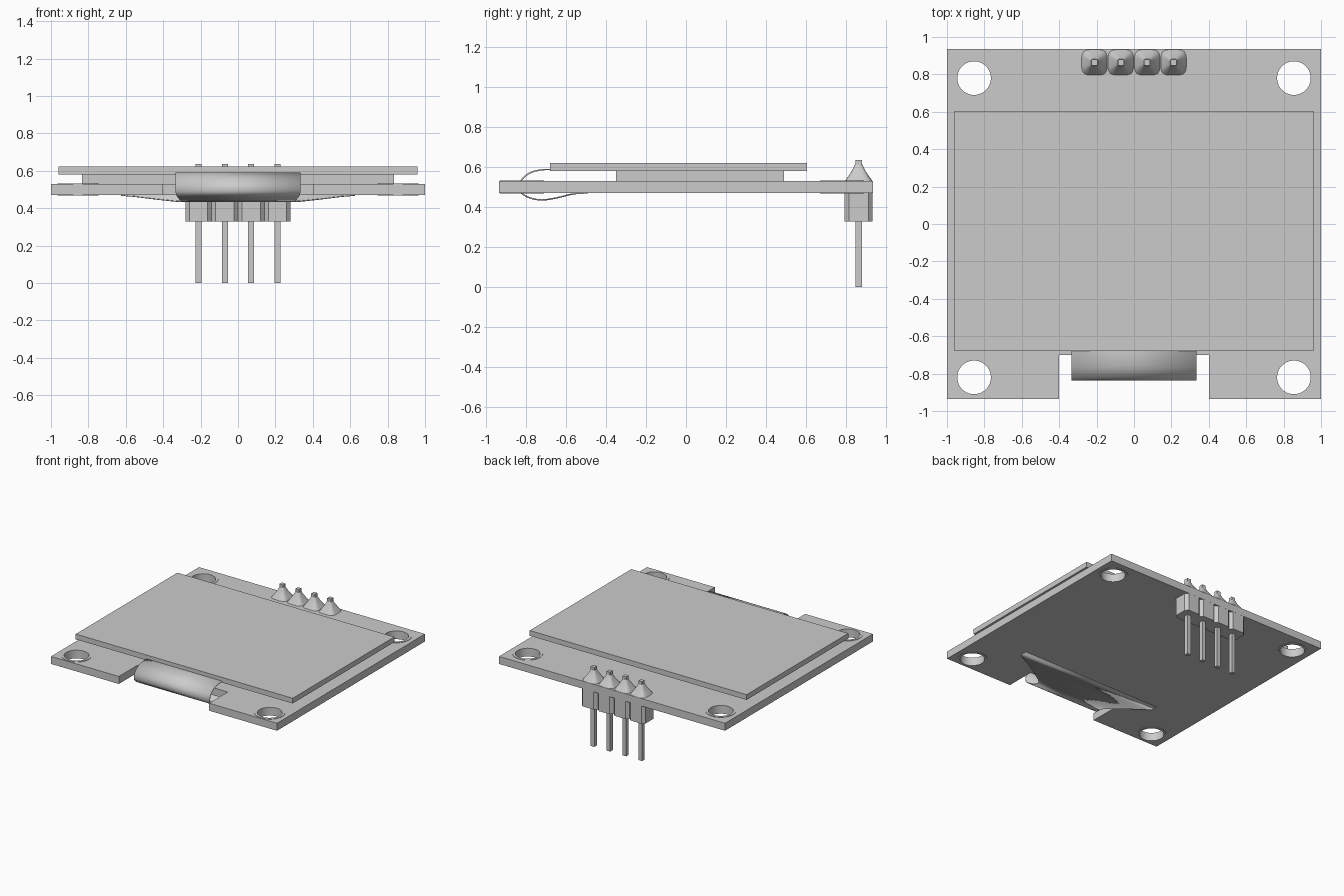
import bpy, bmesh, math
from mathutils import Vector

cube = bpy.data.objects.get("Cube")
if cube:
    bpy.data.objects.remove(cube, do_unlink=True)

grey = bpy.data.materials.new("plain grey")
grey.use_nodes = True
grey.diffuse_color = (0.6, 0.6, 0.6, 1)
grey.node_tree.nodes["Principled BSDF"].inputs["Base Color"].default_value = (0.6, 0.6, 0.6, 1)


def finish(name, bm, smooth=False):
    bmesh.ops.remove_doubles(bm, verts=bm.verts, dist=0.0001)
    bmesh.ops.recalc_face_normals(bm, faces=bm.faces)
    mesh = bpy.data.meshes.new(name)
    bm.to_mesh(mesh)
    bm.free()
    mesh.materials.append(grey)
    obj = bpy.data.objects.new(name, mesh)
    bpy.context.collection.objects.link(obj)
    if smooth:
        bpy.ops.object.select_all(action='DESELECT')
        obj.select_set(True)
        bpy.context.view_layer.objects.active = obj
        bpy.ops.object.shade_smooth_by_angle(angle=math.radians(35))
    return obj


def box(name, x0, x1, y0, y1, z0, z1):
    bm = bmesh.new()
    bmesh.ops.create_cube(bm, size=1)
    for v in bm.verts:
        v.co = ((x0 + x1) / 2 + v.co.x * (x1 - x0),
                (y0 + y1) / 2 + v.co.y * (y1 - y0),
                (z0 + z1) / 2 + v.co.z * (z1 - z0))
    return finish(name, bm)


def circle(cx, cy, r, n=40):
    return [(cx + r * math.cos(2 * math.pi * i / n),
             cy + r * math.sin(2 * math.pi * i / n)) for i in range(n)]


def plate(name, loops, z0, z1):
    """Flat sheet whose first loop is the outline and the others are holes."""
    curve = bpy.data.curves.new(name + " outline", 'CURVE')
    curve.dimensions = '2D'
    curve.fill_mode = 'BOTH'
    curve.extrude = (z1 - z0) / 2
    for loop in loops:
        spline = curve.splines.new('POLY')
        spline.points.add(len(loop) - 1)
        for p, (x, y) in zip(spline.points, loop):
            p.co = (x, y, 0, 1)
        spline.use_cyclic_u = True
    temp = bpy.data.objects.new("outline", curve)
    bpy.context.collection.objects.link(temp)
    bpy.context.view_layer.update()
    mesh = temp.evaluated_get(bpy.context.evaluated_depsgraph_get()).to_mesh()
    bm = bmesh.new()
    bm.from_mesh(mesh)
    bpy.data.objects.remove(temp, do_unlink=True)
    bpy.data.curves.remove(curve)
    bmesh.ops.translate(bm, verts=bm.verts, vec=(0, 0, (z0 + z1) / 2))
    return finish(name, bm, True)


def loft(name, rings, smooth):
    bm = bmesh.new()
    rows = [[bm.verts.new(p) for p in ring] for ring in rings]
    n = len(rows[0])
    for a, b in zip(rows, rows[1:]):
        for i in range(n):
            j = (i + 1) % n
            bm.faces.new((a[i], a[j], b[j], b[i]))
    bm.faces.new(rows[0][::-1])
    bm.faces.new(rows[-1])
    return finish(name, bm, smooth)


# Circuit board with a notch in front and four plated mounting holes
half = 0.935
outline = [(-1, -half), (-0.4, -half), (-0.4, -0.7), (0.4, -0.7),
           (0.4, -half), (1, -half), (1, half), (-1, half)]
holes = [(sx * 0.855, y) for sx in (-1, 1) for y in (-0.82, 0.78)]
plate("circuit_board", [outline] + [circle(x, y, 0.1) for x, y in holes], 0.47, 0.53)
for i, (x, y) in enumerate(holes):
    plate(f"hole_ring_{i + 1}", [circle(x, y, 0.11), circle(x, y, 0.09)], 0.467, 0.533)

# Display glass on its narrower backing
box("display_backing", -0.835, 0.835, -0.35, 0.49, 0.53, 0.58)
box("display_glass", -0.96, 0.96, -0.68, 0.605, 0.58, 0.622)

# Flexible ribbon: half width, y, z along its path from the glass to the underside
path = [Vector(p) for p in (
    (0.335, -0.66, 0.588), (0.335, -0.72, 0.587), (0.335, -0.78, 0.572),
    (0.335, -0.82, 0.54), (0.335, -0.834, 0.505), (0.33, -0.825, 0.472),
    (0.31, -0.78, 0.446), (0.305, -0.72, 0.436), (0.41, -0.65, 0.446),
    (0.55, -0.58, 0.463), (0.62, -0.54, 0.469), (0.62, -0.49, 0.471))]


def smooth_path(pts, steps=5):
    out = []
    ends = [pts[0]] + pts + [pts[-1]]
    for a, b, c, d in zip(ends, ends[1:], ends[2:], ends[3:]):
        for k in range(steps):
            t = k / steps
            out.append(b + (c - a) * (t / 2) + (2 * a - 5 * b + 4 * c - d) * (t * t / 2)
                       + (3 * b - a - 3 * c + d) * (t ** 3 / 2))
    return out + [pts[-1]]


bm = bmesh.new()
rows = [(bm.verts.new((-w, y, z)), bm.verts.new((w, y, z))) for w, y, z in smooth_path(path)]
for a, b in zip(rows, rows[1:]):
    bm.faces.new((a[0], a[1], b[1], b[0]))
ribbon = finish("ribbon_cable", bm, True)
solid = ribbon.modifiers.new("thickness", 'SOLIDIFY')
solid.thickness = 0.007
solid.offset = 0


# Pin header: chamfered blocks, square pins and solder fillets
def chamfered(cx, cy, z, h, c):
    corners = [(h, c - h), (h, h - c), (h - c, h), (c - h, h),
               (-h, h - c), (-h, c - h), (c - h, -h), (h - c, -h)]
    return [(cx + x, cy + y, z) for x, y in corners]


def rounded(cx, cy, z, h, n=32):
    ring = []
    for i in range(n):
        a = 2 * math.pi * i / n
        c, s = math.cos(a), math.sin(a)
        r = h / (abs(c) ** 4 + abs(s) ** 4) ** 0.25
        ring.append((cx + r * c, cy + r * s, z))
    return ring


row_y = 0.864
for i in range(4):
    x = (i - 1.5) * 0.141
    loft(f"header_block_{i + 1}",
         [chamfered(x, row_y, z, 0.0705, 0.022) for z in (0.328, 0.47)], False)
    box(f"pin_{i + 1}", x - 0.016, x + 0.016, row_y - 0.016, row_y + 0.016, 0, 0.635)
    loft(f"solder_fillet_{i + 1}",
         [rounded(x, row_y, z, h) for z, h in
          ((0.529, 0.069), (0.537, 0.064), (0.56, 0.048), (0.585, 0.032), (0.613, 0.018))], True)
